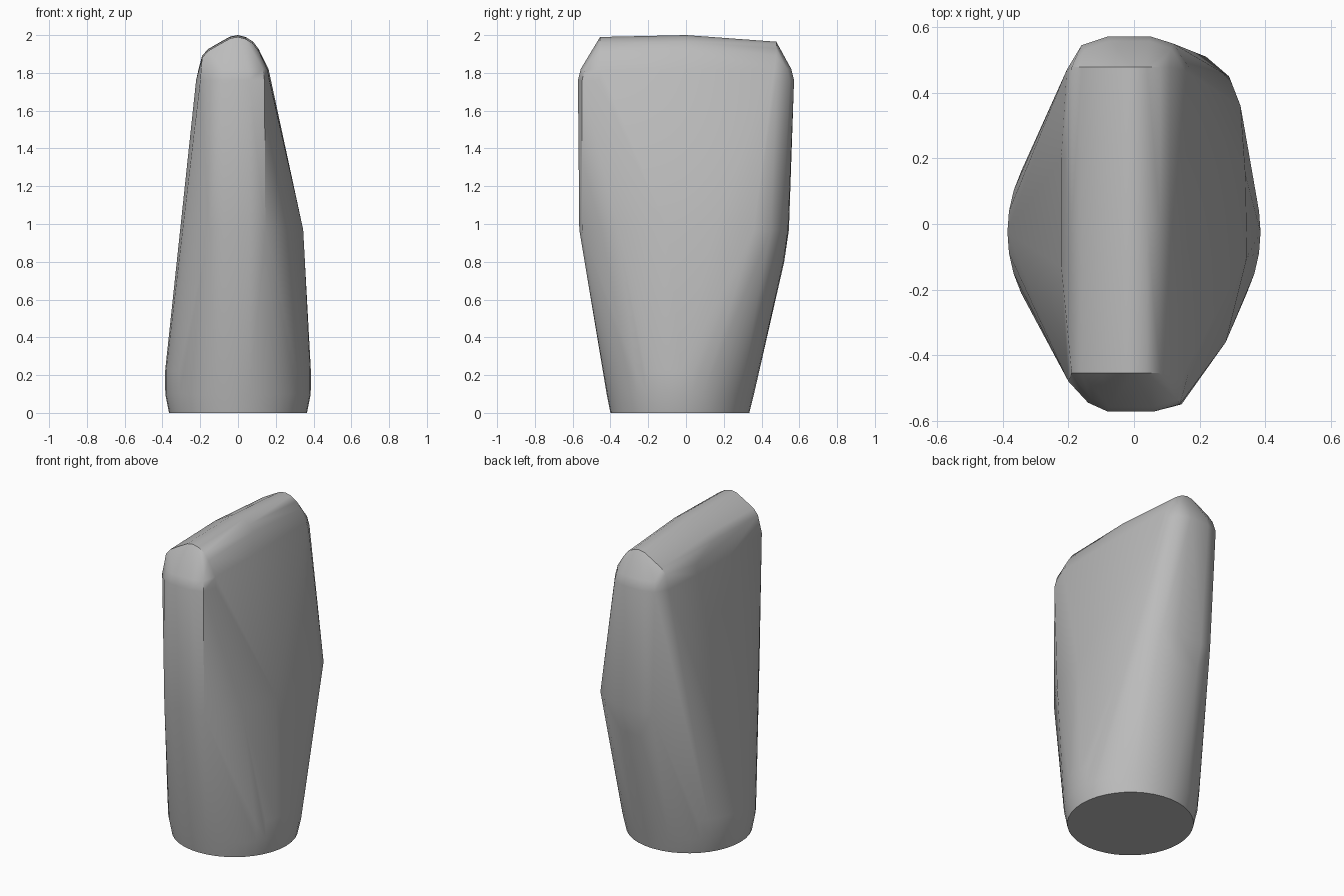
import bpy
import bmesh
from math import cos, sin, pi, radians

default_cube = bpy.data.objects.get("Cube")
if default_cube:
    bpy.data.objects.remove(default_cube, do_unlink=True)


def make_material(name, value):
    material = bpy.data.materials.new(name)
    color = (value, value, value, 1)
    material.diffuse_color = color
    material.use_nodes = True
    for node in material.node_tree.nodes:
        if node.type == 'BSDF_PRINCIPLED':
            node.inputs["Base Color"].default_value = color
    return material


def ellipse_ring(z, radius_x, front, back, segments=40):
    """Horizontal ellipse spanning the given front and back y values."""
    center, radius_y = (front + back) / 2, (back - front) / 2
    angles = [2 * pi * i / segments for i in range(segments)]
    return [(radius_x * cos(a), center + radius_y * sin(a), z) for a in angles]


def outline_ring(z, outline):
    """Horizontal outline drawn through a few corner points."""
    return [(x, y, z) for x, y in outline]


def ridge_ends(section, front, back, back_drop):
    """Rounded cross-section placed at both ends of the top ridge."""
    points = []
    for x, z in section:
        points.append((x, front, z - .01))
        points.append((x, 0, z))
        points.append((x, back, z - back_drop))
    return points


def hull_object(name, points, material, sharp_angle):
    """Wrap the guide points in one convex, smooth shaded skin."""
    mesh = bpy.data.meshes.new(name)
    bm = bmesh.new()
    for point in points:
        bm.verts.new(point)
    bmesh.ops.convex_hull(bm, input=bm.verts[:])
    loose = [v for v in bm.verts if not v.link_faces]
    bmesh.ops.delete(bm, geom=loose, context='VERTS')
    bmesh.ops.dissolve_limit(bm, angle_limit=radians(1),
                             verts=bm.verts[:], edges=bm.edges[:])
    bmesh.ops.recalc_face_normals(bm, faces=bm.faces[:])
    bm.to_mesh(mesh)
    bm.free()
    mesh.materials.append(material)
    obj = bpy.data.objects.new(name, mesh)
    bpy.context.collection.objects.link(obj)
    bpy.ops.object.select_all(action='DESELECT')
    obj.select_set(True)
    bpy.context.view_layer.objects.active = obj
    bpy.ops.object.shade_smooth_by_angle(angle=radians(sharp_angle))
    return obj


# Oval foot, flaring slightly just above the ground
foot = ellipse_ring(0, .365, -.4, .335)
foot += ellipse_ring(.1, .385, -.42, .36)
foot += ellipse_ring(.22, .386, -.435, .385)

# Bulging waist, widest on the left and back
waist = outline_ring(.97, [
    (.345, -.1), (.34, .15), (.325, .36), (.29, .45), (.22, .51), (.12, .54),
    (-.05, .545), (-.13, .53), (-.15, -.53), (-.06, -.56), (.06, -.565),
    (.145, -.55), (.28, -.36)])
waist += outline_ring(.8, [(-.04, .52), (.1, .515)])

# Shoulder where the slab turns into the ridge
shoulder_outline = [
    (-.222, -.13), (-.222, .2), (-.205, .47), (-.16, .545), (-.08, .572),
    (.05, .572), (.12, .55), (.165, .48), (.172, -.1), (.165, -.46),
    (.14, -.55), (.06, -.572), (-.08, -.572), (-.14, -.545), (-.2, -.48)]
shoulder = outline_ring(1.76, shoulder_outline)
shoulder += outline_ring(1.82, [(x * .94, y * .975) for x, y in shoulder_outline])

# Rounded ridge with chamfered ends
ridge = ridge_ends([
    (-.19, 1.89), (-.16, 1.925), (-.1, 1.96), (-.04, 1.993), (0, 2),
    (.04, 1.99), (.08, 1.965), (.11, 1.925), (.14, 1.86)],
    front=-.455, back=.478, back_drop=.035)

stone_gray = make_material("stone gray", .5)
hull_object("standing_stone", foot + waist + shoulder + ridge, stone_gray, 32)
